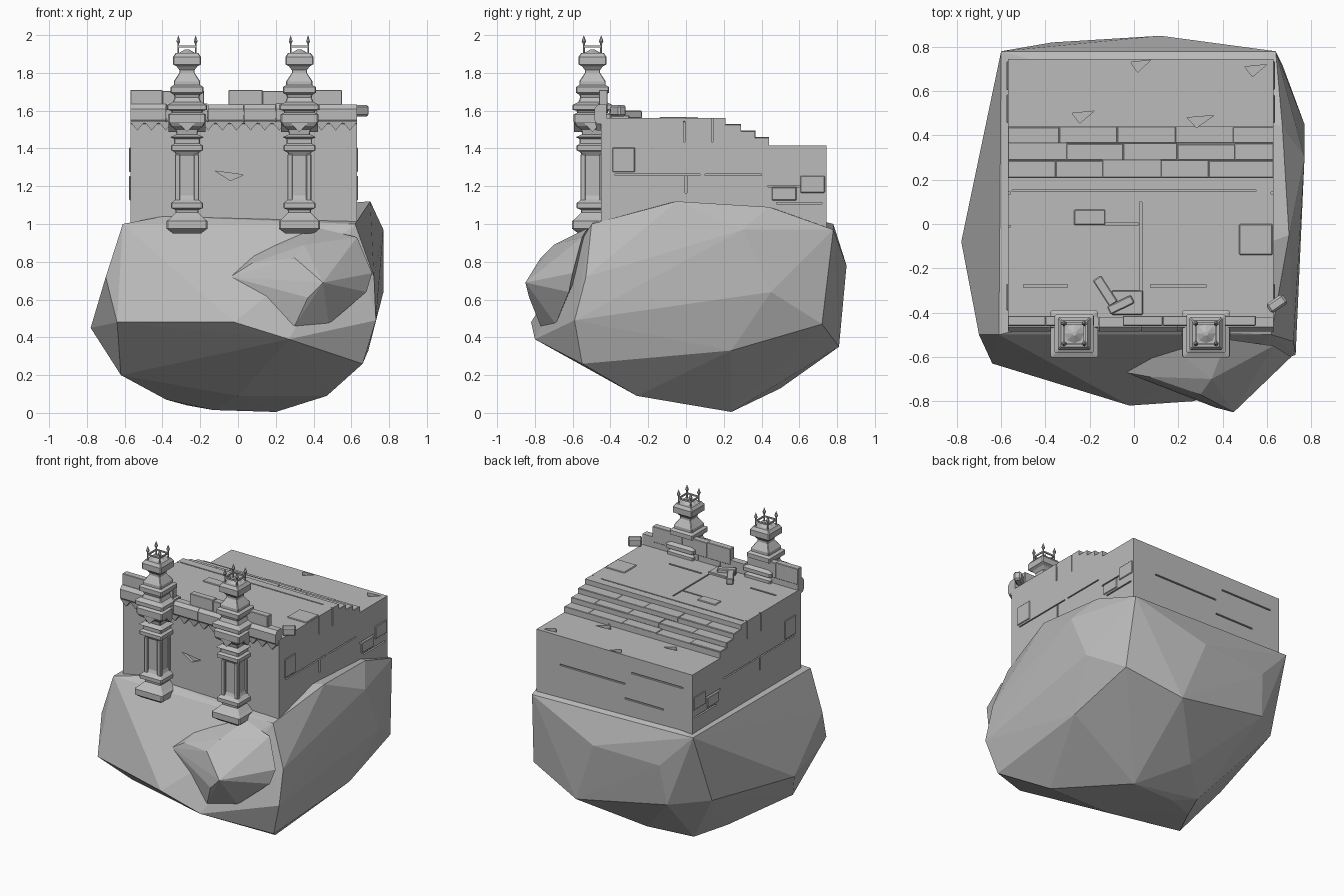
import bpy, bmesh, math, random
from mathutils import Vector, Matrix

random.seed(4)
cube = bpy.data.objects.get("Cube")
if cube:
    bpy.data.objects.remove(cube, do_unlink=True)

stone = bpy.data.materials.new("grey stone")
stone.use_nodes = True
stone.diffuse_color = (0.5, 0.5, 0.5, 1)
stone.node_tree.nodes["Principled BSDF"].inputs["Base Color"].default_value = (0.5, 0.5, 0.5, 1)


def finish(bm, name):
    bmesh.ops.recalc_face_normals(bm, faces=bm.faces)
    me = bpy.data.meshes.new(name)
    bm.to_mesh(me)
    bm.free()
    me.materials.append(stone)
    ob = bpy.data.objects.new(name, me)
    bpy.context.collection.objects.link(ob)
    return ob


def box(bm, lo, hi, turn=0.0, axis='Z', bevel=0.0):
    lo, hi = Vector(lo), Vector(hi)
    size = hi - lo
    m = Matrix.Translation((lo + hi) / 2) @ Matrix.Rotation(turn, 4, axis)
    m = m @ Matrix.Diagonal((*size, 1))
    vs = bmesh.ops.create_cube(bm, size=1, matrix=m)['verts']
    if bevel:
        edges = list({e for v in vs for e in v.link_edges})
        bmesh.ops.bevel(bm, geom=edges, offset=bevel, segments=1, affect='EDGES')


def prism(bm, pts, depth):
    """Extrude a closed loop of 3D points along a vector."""
    face = bm.faces.new([bm.verts.new(p) for p in pts])
    ext = bmesh.ops.extrude_face_region(bm, geom=[face])
    bmesh.ops.translate(bm, vec=depth, verts=[g for g in ext['geom'] if isinstance(g, bmesh.types.BMVert)])
    bm.normal_update()


def loft(bm, profile, cx, cy, chamfer=0.07):
    """Stack chamfered squares given as (half width, height)."""
    rings = []
    for w, z in profile:
        c = w * (1 - chamfer)
        pts = [(w, -c), (w, c), (c, w), (-c, w), (-w, c), (-w, -c), (-c, -w), (c, -w)]
        rings.append([bm.verts.new((cx + x, cy + y, z)) for x, y in pts])
    for a, b in zip(rings, rings[1:]):
        for i in range(8):
            j = (i + 1) % 8
            bm.faces.new((a[i], a[j], b[j], b[i]))
    bm.faces.new(rings[0][::-1])
    bm.faces.new(rings[-1])


def hull(name, pts):
    bm = bmesh.new()
    vs = [bm.verts.new(p) for p in pts]
    res = bmesh.ops.convex_hull(bm, input=vs)
    spare = {v for v in res['geom_interior'] + res['geom_unused'] if isinstance(v, bmesh.types.BMVert)}
    bmesh.ops.delete(bm, geom=list(spare), context='VERTS')
    return finish(bm, name)


# Faceted rock below the building and the boulder leaning on its front
hull("base_rock", [
    (-.61, -.5, 1), (-.4, -.45, 1.04), (.62, -.5, 1), (.72, -.53, .72), (.73, -.59, .49),
    (.7, -.05, 1.12), (.67, .44, 1.09), (.77, .45, .64), (.77, .3, .97), (.64, .78, .97),
    (.67, .72, .47), (.12, .85, .78), (-.37, .82, .76), (-.6, .78, 1), (.28, .81, .35),
    (-.02, -.82, .48), (.27, -.8, .39), (-.64, -.63, .48), (-.7, -.5, .72), (-.78, -.08, .45),
    (-.62, .6, .5), (-.4, .78, .48), (.2, .24, .005), (-.13, .22, .015), (-.27, .3, .04),
    (-.05, .5, .13), (.47, -.26, .09), (-.38, .08, .07), (0, -.26, .09), (-.62, -.29, .2),
    (.66, -.55, .26), (.69, .24, .33)])
hull("front_boulder", [
    (-.04, -.67, .72), (.07, -.69, .79), (.3, -.77, .82), (.45, -.85, .69), (.37, -.83, .61),
    (.3, -.77, .46), (.48, -.69, .47), (.68, -.62, .64), (.71, -.6, .74), (.63, -.55, .93),
    (.35, -.7, .89), (.42, -.52, .98), (.1, -.5, .88)])

# Main block, extruded from its stepped side outline
X0, X1, Y0, Y1 = -.57, .63, -.45, .745
steps = [(.21, 1.56), (.29, 1.525), (.365, 1.49), (.44, 1.455), (Y1, 1.415)]
outline = [(Y0, .9), (Y0, 1.56)]
for (y, z), (_, below) in zip(steps, steps[1:]):
    outline += [(y, z), (y, below)]
outline += [steps[-1], (Y1, .9)]
bm = bmesh.new()
prism(bm, [(X0, y, z) for y, z in outline], (X1 - X0, 0, 0))
block = finish(bm, "building_block")

# Narrow joints and chips cut into walls and roof
bm = bmesh.new()
for y, z, w, h in [(-.15, 1.26, .45, .008), (.25, 1.26, .3, .008), (0, 1.21, .012, .09),
                   (-.01, 1.5, .008, .13), (.14, 1.5, .008, .13), (.56, 1.2, .25, .01), (.6, 1.11, .24, .01)]:
    for x in (X0, X1):
        box(bm, (x - .012, y - w / 2, z - h / 2), (x + .012, y + w / 2, z + h / 2))
for x, z, w in [(-.3, 1.3, .4), (.2, 1.21, .5), (-.2, 1.11, .3)]:
    box(bm, (x - w / 2, Y1 - .012, z), (x + w / 2, Y1 + .02, z + .01))
for x, y, w, h in [(0, .15, 1.1, .008), (.03, -.15, .01, .5), (-.12, 0, .28, .01),
                   (.2, -.28, .25, .012), (-.4, -.28, .2, .012)]:
    box(bm, (x - w / 2, y - h / 2, 1.545), (x + w / 2, y + h / 2, 1.6))
for x, y, r in [(-.23, .49, .05), (.3, .47, .06), (.03, .72, .045), (.55, .7, .05)]:
    prism(bm, [(x - r, y + .01, 1.395), (x + r, y + .02, 1.395), (x - r * .3, y - .035, 1.395)], (0, 0, .08))
prism(bm, [(-.12, Y0 - .03, 1.28), (.03, Y0 - .03, 1.26), (-.04, Y0 - .03, 1.23)], (0, .05, 0))
cutter = finish(bm, "joint_cutter")
cutter.hide_render = True
mod = block.modifiers.new("joints", 'BOOLEAN')
mod.operation, mod.object, mod.solver = 'DIFFERENCE', cutter, 'EXACT'
bpy.context.view_layer.objects.active = block
bpy.ops.object.modifier_apply(modifier=mod.name)
bpy.data.objects.remove(cutter, do_unlink=True)

# Slightly proud wall and roof stones
bm = bmesh.new()
for y, z, w, h in [(-.33, 1.34, .12, .13), (.52, 1.16, .13, .07), (.67, 1.21, .13, .09)]:
    box(bm, (X1 - .02, y - w / 2, z - h / 2), (X1 + .006, y + w / 2, z + h / 2), bevel=.004)
    box(bm, (X0 - .006, y - w / 2, z - h / 2), (X0 + .02, y + w / 2, z + h / 2), bevel=.004)
for x, y, w, h in [(-.2, .03, .14, .07), (.55, -.07, .15, .14)]:
    box(bm, (x - w / 2, y - h / 2, 1.54), (x + w / 2, y + h / 2, 1.566), bevel=.004)
finish(bm, "proud_stones")

# Loose paving blocks along each step
bm = bmesh.new()
for (ya, _), (yb, z) in zip(steps[:3], steps[1:4]):
    x = X0
    while x < X1 - .01:
        end = min(x + random.uniform(.2, .27), X1)
        if X1 - end < .1:
            end = X1
        dy = random.uniform(-.006, .004)
        box(bm, (x + .001, ya, z - .03), (end - .001, yb + dy, z + random.uniform(.001, .006)), bevel=.002)
        x = end
finish(bm, "step_blocks")

# Cornice stones and parapet stones along the front
bm = bmesh.new()
cuts = [X0, -.38, -.16, .03, .2, .42, X1]
for a, b in zip(cuts, cuts[1:]):
    top = 1.637 + random.uniform(-.006, .004)
    prism(bm, [(a + .001, y, z) for y, z in
               [(-.42, 1.53), (-.47, 1.53), (-.485, 1.55), (-.485, 1.61), (-.465, top), (-.42, top)]],
          (b - a - .002, 0, 0))
finish(bm, "cornice")
bm = bmesh.new()
for a, b, top in [(X0, -.4, 1.71), (-.4, -.18, 1.705), (-.05, .13, 1.71), (.13, .32, 1.705), (.32, .55, 1.71)]:
    box(bm, (a, -.46, 1.6), (b, -.415, top), bevel=.003)
finish(bm, "parapet")

# Row of pointed teeth below the cornice
bm = bmesh.new()
count = 16
pitch = (X1 - X0) / count
for i in range(count):
    x = X0 + pitch * i
    prism(bm, [(x, -.48, 1.54), (x + pitch, -.48, 1.54), (x + pitch / 2, -.475, 1.495)], (0, .04, 0))
finish(bm, "cornice_teeth")

# Fallen stones
bm = bmesh.new()
box(bm, (-.2, -.325, 1.56), (-.06, -.28, 1.6), -1.0, bevel=.005)
box(bm, (-.12, -.385, 1.56), (.0, -.345, 1.6), .45, bevel=.005)
box(bm, (.6, -.385, 1.57), (.69, -.335, 1.63), .6, bevel=.01)
box(bm, (-.1, -.41, 1.55), (.04, -.3, 1.575), bevel=.004)
finish(bm, "fallen_stones")

# Front pillars with corner spikes and rails
profile = [(.075, .95), (.108, .975), (.108, 1.015), (.09, 1.03), (.06, 1.06), (.062, 1.075), (.085, 1.085),
           (.085, 1.11), (.06, 1.13), (.052, 1.15), (.052, 1.36), (.065, 1.38), (.085, 1.39),
           (.085, 1.415), (.068, 1.425), (.068, 1.45), (.088, 1.46), (.055, 1.475), (.06, 1.5),
           (.088, 1.52), (.1, 1.54), (.1, 1.58), (.08, 1.59), (.085, 1.6), (.107, 1.605),
           (.107, 1.63), (.075, 1.645), (.065, 1.67), (.07, 1.685), (.088, 1.695), (.088, 1.725), (.07, 1.735),
           (.07, 1.755), (.04, 1.8), (.04, 1.815), (.055, 1.835), (.074, 1.845), (.074, 1.885), (.06, 1.905)]
CY = -.495
for name, cx in (("right", -.27), ("left", .325)):
    bm = bmesh.new()
    loft(bm, profile, cx, CY)
    # corner strips on the shaft and pointed leaves on the capital
    for sx in (-1, 1):
        for sy in (-1, 1):
            x, y = cx + sx * .05, CY + sy * .05
            box(bm, (x - .014, y - .014, 1.12), (x + .014, y + .014, 1.37), bevel=.004)
    for i in range(4):
        turn = Matrix.Rotation(i * math.pi / 2, 4, 'Z')
        m = Matrix.Translation((cx, CY, 1.53)) @ turn @ Matrix.Translation((0, -.07, 0))
        m = m @ Matrix.Rotation(math.pi / 4, 4, 'Y')
        bmesh.ops.create_cube(bm, size=1, matrix=m @ Matrix.Diagonal((.06, .055, .06, 1)))
    finish(bm, name + "_pillar")
    bm = bmesh.new()
    for sx in (-1, 1):
        for sy in (-1, 1):
            x, y = cx + sx * .046, CY + sy * .046
            for r1, r2, za, zb in [(.005, .005, 1.9, 1.965), (.005, .012, 1.955, 1.967), (.012, 0, 1.967, 2.0)]:
                bmesh.ops.create_cone(bm, cap_ends=True, segments=6, radius1=r1, radius2=r2, depth=zb - za,
                                      matrix=Matrix.Translation((x, y, (za + zb) / 2)))
    for s in (-.046, .046):
        box(bm, (cx - .046, CY + s - .004, 1.934), (cx + .046, CY + s + .004, 1.944))
        box(bm, (cx + s - .004, CY - .046, 1.934), (cx + s + .004, CY + .046, 1.944))
    bmesh.ops.create_cone(bm, cap_ends=True, segments=8, radius1=.045, radius2=.01, depth=.02,
                          matrix=Matrix.Translation((cx, CY, 1.914)))
    finish(bm, name + "_pillar_spikes")
